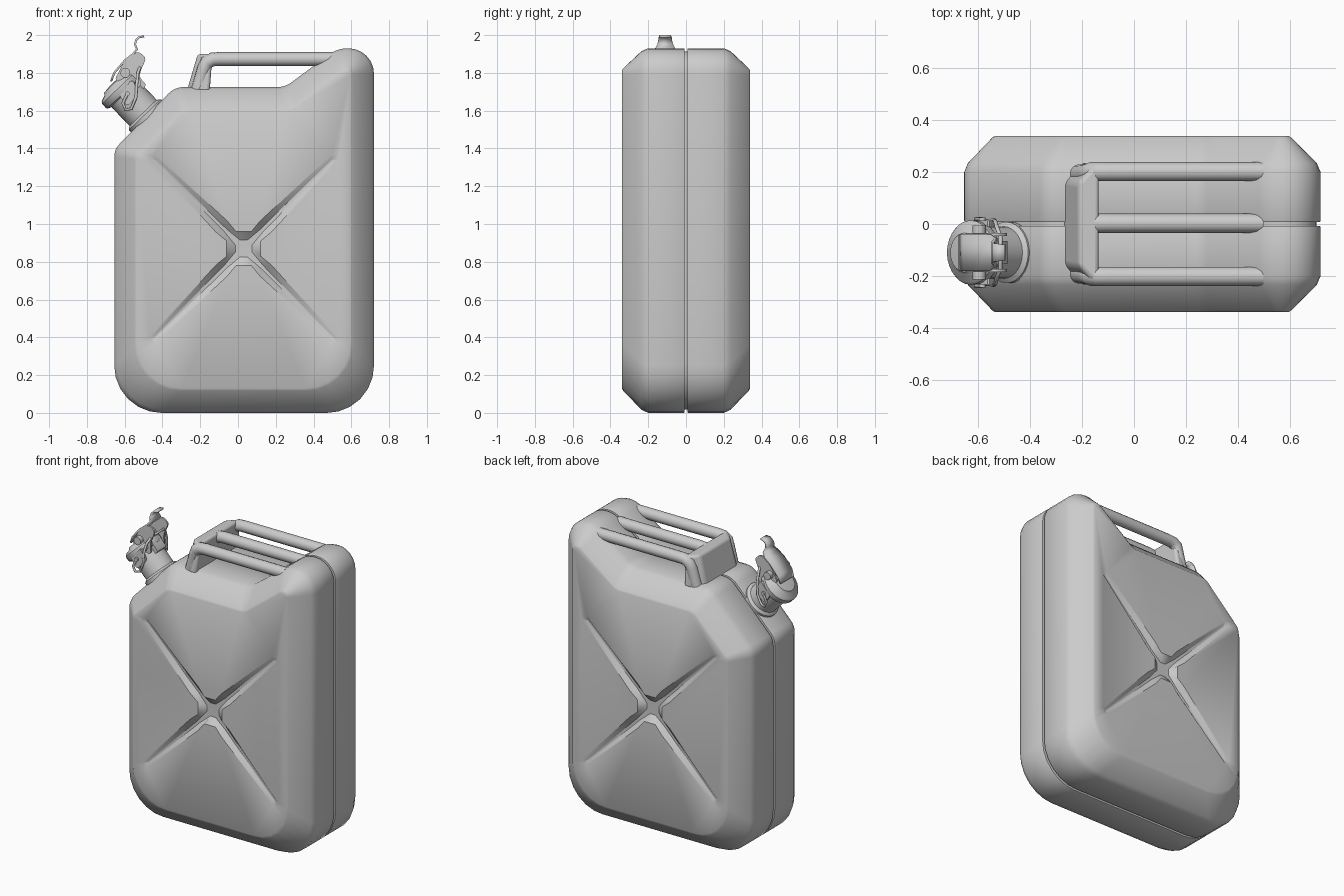
import bpy, bmesh, math
from mathutils import Vector, Matrix

if "Cube" in bpy.data.objects:
    bpy.data.objects.remove(bpy.data.objects["Cube"])


def finish(name, bm, angle=35):
    bmesh.ops.recalc_face_normals(bm, faces=bm.faces)
    me = bpy.data.meshes.new(name)
    bm.to_mesh(me)
    bm.free()
    ob = bpy.data.objects.new(name, me)
    bpy.context.collection.objects.link(ob)
    bpy.ops.object.select_all(action='DESELECT')
    ob.select_set(True)
    bpy.context.view_layer.objects.active = ob
    bpy.ops.object.shade_smooth_by_angle(angle=math.radians(angle))
    return ob


def rounded(corners, n=6):
    """Closed 2D loop with an exact arc of tangent length t at each corner."""
    out = []
    for i, (x, z, t) in enumerate(corners):
        c = Vector((x, z))
        a = (Vector(corners[i - 1][:2]) - c).normalized()
        b = (Vector(corners[(i + 1) % len(corners)][:2]) - c).normalized()
        w = math.cos((math.pi - a.angle(b)) / 2)
        for k in range(n + 1):
            s = k / n
            k0, k1, k2 = (1 - s) ** 2, 2 * s * (1 - s) * w, s * s
            out.append(((c + a * t) * k0 + c * k1 + (c + b * t) * k2) / (k0 + k1 + k2))
    return out


def bridge(bm, la, lb):
    n = len(la)
    for i in range(n):
        j = (i + 1) % n
        bm.faces.new((la[i], la[j], lb[j], lb[i]))


def loop_edges(bm, loop):
    es = []
    for i in range(len(loop)):
        pair = (loop[i - 1], loop[i])
        es.append(bm.edges.get(pair) or bm.edges.new(pair))
    return es


def pipe(name, pts, r, res=4, cyclic=False):
    cu = bpy.data.curves.new(name, 'CURVE')
    cu.dimensions = '3D'
    cu.bevel_depth = r
    cu.bevel_resolution = res
    cu.use_fill_caps = True
    sp = cu.splines.new('POLY')
    sp.points.add(len(pts) - 1)
    for p, q in zip(sp.points, pts):
        p.co = (*q, 1)
    sp.use_cyclic_u = cyclic
    sp.use_smooth = True
    ob = bpy.data.objects.new(name, cu)
    bpy.context.collection.objects.link(ob)
    return ob


# Can body: half shell lofted from seam to pressed side panel, mirrored
outer = rounded([(-.655, 0, .25), (.72, 0, .25), (.72, 1.93, .135), (.525, 1.93, .055),
                 (.25, 1.725, .04), (-.335, 1.725, .05), (-.655, 1.395, .04)])
inner = rounded([(-.54, .125, .24), (.60, .125, .24), (.60, 1.82, .03), (.555, 1.815, .015),
                 (.285, 1.605, .03), (-.285, 1.605, .03), (-.54, 1.36, .02)])
bm = bmesh.new()
loops = []
for y, mix in ((0, .14), (.007, .14), (.008, .02), (.013, 0), (.2, 0), (.235, .125),
               (.333, .94), (.34, 1.04)):
    loops.append([bm.verts.new((p.x, y, p.y)) for p in (o.lerp(i, mix) for o, i in zip(outer, inner))])
for a, b in zip(loops, loops[1:]):
    bridge(bm, a, b)

# Cross-shaped recess in the panel
half = [(.092, .035, .045, .018), (.165, .042, .14, .009), (.685, .021, .66, .007)]
arm = [(u, -v, fu, -fv) for u, v, fu, fv in half] + [(.70, 0, .668, 0)] + half[::-1]
rim, floor = [], []
for k in range(4):
    a = math.pi / 4 + k * math.pi / 2
    c, s = math.cos(a), math.sin(a)
    for u, v, fu, fv in arm:
        depth = .034 - .02 * fu / .67
        rim.append(bm.verts.new((.03 + u * c - v * s, .34, .87 + u * s + v * c)))
        floor.append(bm.verts.new((.03 + fu * c - fv * s, .34 - depth, .87 + fu * s + fv * c)))
bridge(bm, rim, floor)
bmesh.ops.triangle_fill(bm, edges=loop_edges(bm, loops[-1]) + loop_edges(bm, rim),
                        use_beauty=True, normal=(0, 1, 0))
bmesh.ops.triangle_fill(bm, edges=loop_edges(bm, floor), use_beauty=True, normal=(0, 1, 0))
body = finish("can_body", bm)
body.modifiers.new("mirror", 'MIRROR').use_axis = (False, True, False)

# Three handle bars, bent down at the spout end
for name, y in (("front", -.202), ("middle", .003), ("back", .202)):
    pipe("handle_bar_" + name, [(-.215, y * .95, 1.70), (-.18, y * .97, 1.82), (-.165, y, 1.855),
                                (-.135, y, 1.871), (-.1, y, 1.873), (.5, y, 1.873)], .037)

# Handle bracket joining the bars
bm = bmesh.new()
foot = [(-.15, .235), (-.205, .235), (-.272, .16)]
head = [(-.135, .215), (-.165, .215), (-.213, .16)]
rings = []
for prof, z in ((foot, 1.70), (head, 1.90)):
    pts = prof + [(x, -y) for x, y in prof[::-1]]
    rings.append([bm.verts.new((x, y, z)) for x, y in pts])
bridge(bm, *rings)
for r in rings:
    bm.faces.new(r)
bracket = finish("handle_bracket", bm)
bv = bracket.modifiers.new("bevel", 'BEVEL')
bv.width, bv.segments = .02, 3

# Spout and cap: turned along the axis of the sloped shoulder
YS = -.11
axis = Vector((-.69, 0, .72)).normalized()
base = Vector((-.485, YS, 1.57))
turn = Matrix.Translation(base) @ axis.to_track_quat('Z', 'Y').to_matrix().to_4x4()


def lathe(name, prof, n=28):
    bm = bmesh.new()
    rs = [[bm.verts.new(turn @ Vector((r * math.cos(t), r * math.sin(t), h)))
           for t in (2 * math.pi * k / n for k in range(n))] for r, h in prof]
    for a, b in zip(rs, rs[1:]):
        bridge(bm, a, b)
    bm.faces.new(rs[0])
    bm.faces.new(rs[-1])
    return finish(name, bm)


lathe("spout_neck", [(.118, -.04), (.118, .012), (.1, .025), (.1, .185)])
lathe("spout_cap", [(.104, .165), (.12, .172), (.124, .18), (.124, .21), (.115, .222),
                    (.085, .232), (.075, .245), (.03, .25)])


# Flat plates of the clamp, given as outlines in x and z
def plate(name, outline, y, t):
    bm = bmesh.new()
    rs = [[bm.verts.new((x, y + d, z)) for x, z in outline] for d in (-t / 2, t / 2)]
    bridge(bm, *rs)
    for r in rs:
        bm.faces.new(r)
    return finish(name, bm)


cheek = rounded([(-.655, 1.76, .02), (-.58, 1.73, .02), (-.515, 1.72, .02), (-.52, 1.80, .02),
                 (-.485, 1.88, .02), (-.53, 1.915, .02), (-.60, 1.865, .03)], 3)
lug = rounded([(-.63, 1.68, .02), (-.585, 1.62, .02), (-.525, 1.69, .02), (-.56, 1.77, .02)], 3)
for side, s in (("front", -1), ("back", 1)):
    plate("clamp_cheek_" + side, cheek, YS + s * .07, .012)
    plate("cap_lug_" + side, lug, YS + s * .112, .022)
plate("cap_hinge", rounded([(-.60, 1.78, .01), (-.52, 1.70, .01), (-.485, 1.735, .01), (-.54, 1.80, .01)], 2),
      YS, .09)

# Lever: bent strip narrowing towards the curled thumb tip
bm = bmesh.new()
path = [(-.672, 1.755, .068), (-.655, 1.80, .072), (-.60, 1.865, .072), (-.555, 1.90, .07),
        (-.535, 1.925, .055), (-.545, 1.95, .042), (-.54, 1.972, .036), (-.525, 1.988, .034), (-.497, 1.994, .03)]
rows = [[bm.verts.new((x, YS + s * w, z)) for s in (-1, 1)] for x, z, w in path]
for (a, b), (c, d) in zip(rows, rows[1:]):
    bm.faces.new((a, b, d, c))
lever = finish("clamp_lever", bm, 50)
so = lever.modifiers.new("thickness", 'SOLIDIFY')
so.thickness, so.offset = .011, 0

# Pivot pins and wire bail
pipe("pivot_pin", [(-.597, YS - .105, 1.80), (-.597, YS + .105, 1.80)], .026)
pipe("pivot_rod", [(-.585, YS - .135, 1.69), (-.585, YS + .135, 1.69)], .012)
side = [(-.585, .128, 1.69), (-.61, .13, 1.64), (-.595, .128, 1.605), (-.565, .12, 1.61),
        (-.54, .125, 1.67), (-.535, .12, 1.75), (-.53, .1, 1.80), (-.515, .06, 1.84)]
bail = [(x, YS + y, z) for x, y, z in side] + [(x, YS - y, z) for x, y, z in side[::-1]]
pipe("wire_bail", bail, .008, 2)
